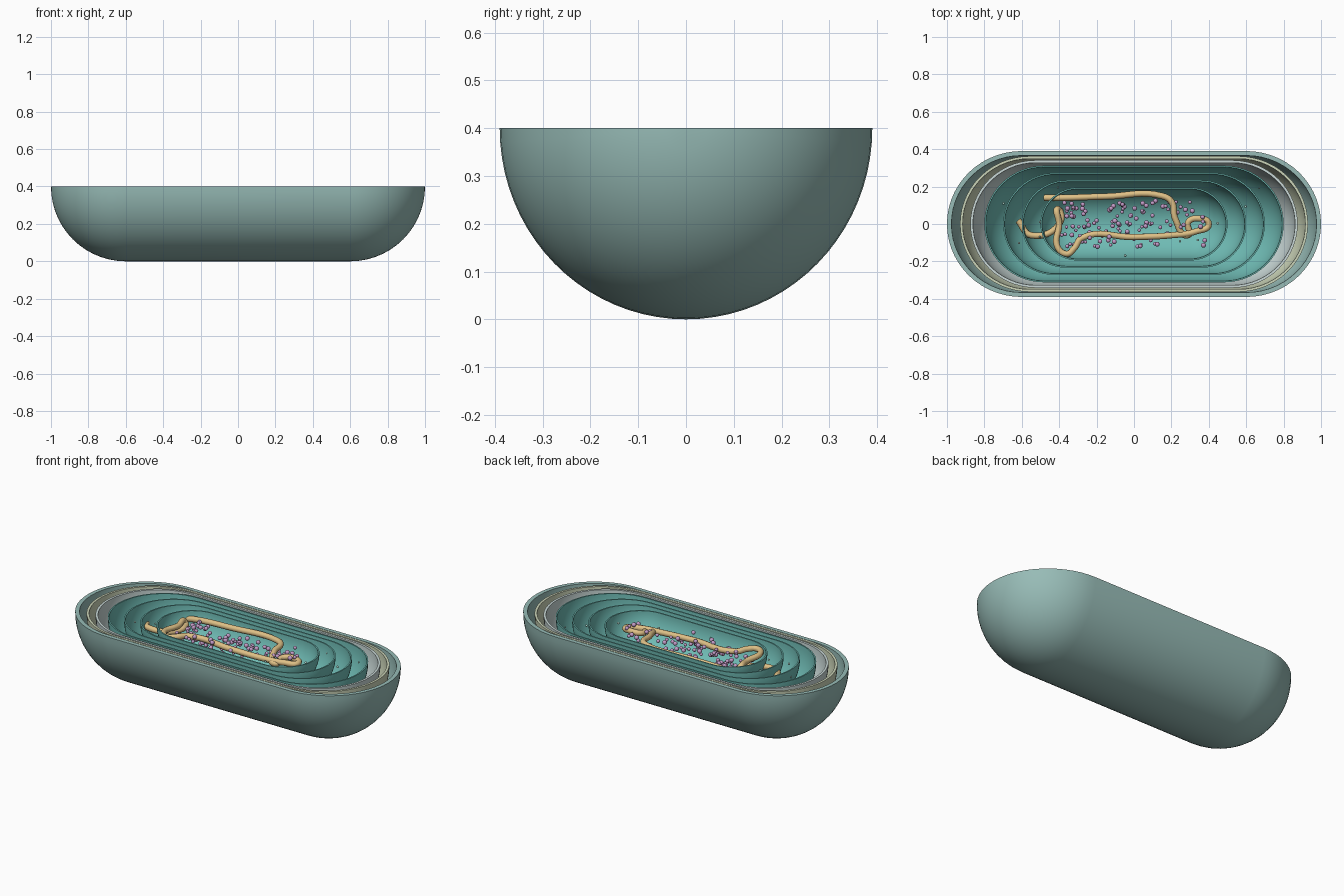
import bpy, bmesh, math, random
from mathutils import Matrix

if "Cube" in bpy.data.objects:
    bpy.data.objects.remove(bpy.data.objects["Cube"])

random.seed(7)
CUT = 0.4          # height of the open cut plane


def paint(ob, name, rgb):
    m = bpy.data.materials.get(name) or bpy.data.materials.new(name)
    m.diffuse_color = (*rgb, 1)
    m.use_nodes = True
    m.node_tree.nodes["Principled BSDF"].inputs["Base Color"].default_value = m.diffuse_color
    ob.data.materials.append(m)


def finish(bm, name, mat, rgb, angle=40):
    me = bpy.data.meshes.new(name)
    bm.to_mesh(me)
    bm.free()
    ob = bpy.data.objects.new(name, me)
    bpy.context.collection.objects.link(ob)
    paint(ob, mat, rgb)
    bpy.ops.object.select_all(action='DESELECT')
    bpy.context.view_layer.objects.active = ob
    ob.select_set(True)
    bpy.ops.object.shade_smooth_by_angle(angle=math.radians(angle))
    return ob


def half_shell(name, s, t, mat, rgb, caps=14, around=40):
    """Lower half of a hollow capsule, scaled by s about the cut centre, wall t."""
    bm = bmesh.new()

    def sheet(inset):
        rx, ry, rz = 0.4 * s - inset, 0.39 * s - inset, 0.4 * s - inset
        angles = [math.pi / 2 * i / caps for i in range(caps + 1)]
        prof = [(-0.6 * s - rx * math.cos(a), math.sin(a)) for a in angles]
        prof += [(-x, r) for x, r in reversed(prof)]
        return [[bm.verts.new((x, ry * r * math.cos(p), CUT + rz * r * math.sin(p)))
                 for p in (math.pi + math.pi * j / around for j in range(around + 1))]
                for x, r in prof]

    a, b = sheet(0), sheet(t)
    for g in (a, b):
        for i in range(len(g) - 1):
            for j in range(around):
                bm.faces.new((g[i][j], g[i + 1][j], g[i + 1][j + 1], g[i][j + 1]))
    for j in (0, around):                      # flat rim
        for i in range(len(a) - 1):
            bm.faces.new((a[i][j], a[i + 1][j], b[i + 1][j], b[i][j]))
    bmesh.ops.remove_doubles(bm, verts=bm.verts[:], dist=1e-5)
    bmesh.ops.recalc_face_normals(bm, faces=bm.faces[:])
    return finish(bm, name, mat, rgb)


# Outer envelope layers
half_shell("outer_membrane", 1.0, 0.024, "outer_green", (0.31, 0.50, 0.47))
half_shell("cell_wall", 0.93, 0.014, "olive", (0.60, 0.66, 0.48))
half_shell("inner_membrane", 0.875, 0.014, "pale_grey", (0.58, 0.68, 0.67))

# Nested inner membranes
for k, s in enumerate((0.80, 0.70, 0.60, 0.50)):
    half_shell(f"folded_membrane_{k + 1}", s, 0.008, "teal", (0.16, 0.50, 0.46))

# Coiled strand
path = [(-.48, .14, .34), (-.38, .14, .36), (-.15, .147, .37), (.15, .15, .375),
        (.20, .12, .375), (.22, .03, .37), (.29, -.06, .35), (.29, .01, .36),
        (.34, .03, .365), (.40, 0, .36), (.33, -.04, .36), (.2, -.06, .36),
        (0, -.07, .365), (-.28, -.075, .37), (-.32, -.13, .375), (-.36, -.16, .375),
        (-.41, -.12, .375), (-.40, 0, .37), (-.41, .08, .36), (-.39, .02, .345),
        (-.55, -.06, .34), (-.62, .02, .34)]
cu = bpy.data.curves.new("strand", 'CURVE')
cu.dimensions = '3D'
cu.bevel_depth = 0.017
cu.bevel_resolution = 3
cu.resolution_u = 8
cu.use_fill_caps = True
sp = cu.splines.new('BEZIER')
sp.bezier_points.add(len(path) - 1)
for bp, co in zip(sp.bezier_points, path):
    bp.co = co
    bp.handle_left_type = bp.handle_right_type = 'AUTO'
strand = bpy.data.objects.new("strand", cu)
bpy.context.collection.objects.link(strand)
paint(strand, "amber", (0.74, 0.53, 0.24))


def scatter(name, count, rx, ry, z0, z1, r0, r1, mat, rgb):
    bm = bmesh.new()
    for _ in range(count):
        x, y = random.uniform(-rx, rx), random.uniform(-ry, ry)
        bmesh.ops.create_icosphere(bm, subdivisions=2, radius=random.uniform(r0, r1),
                                   matrix=Matrix.Translation((x, y, random.uniform(z0, z1))))
    finish(bm, name, mat, rgb, 60)


# Small round particles
scatter("ribosomes", 125, 0.39, 0.125, 0.30, 0.385, 0.009, 0.014, "purple", (0.55, 0.33, 0.58))
scatter("granules", 14, 0.70, 0.22, 0.34, 0.39, 0.005, 0.007, "mint", (0.45, 0.70, 0.62))
